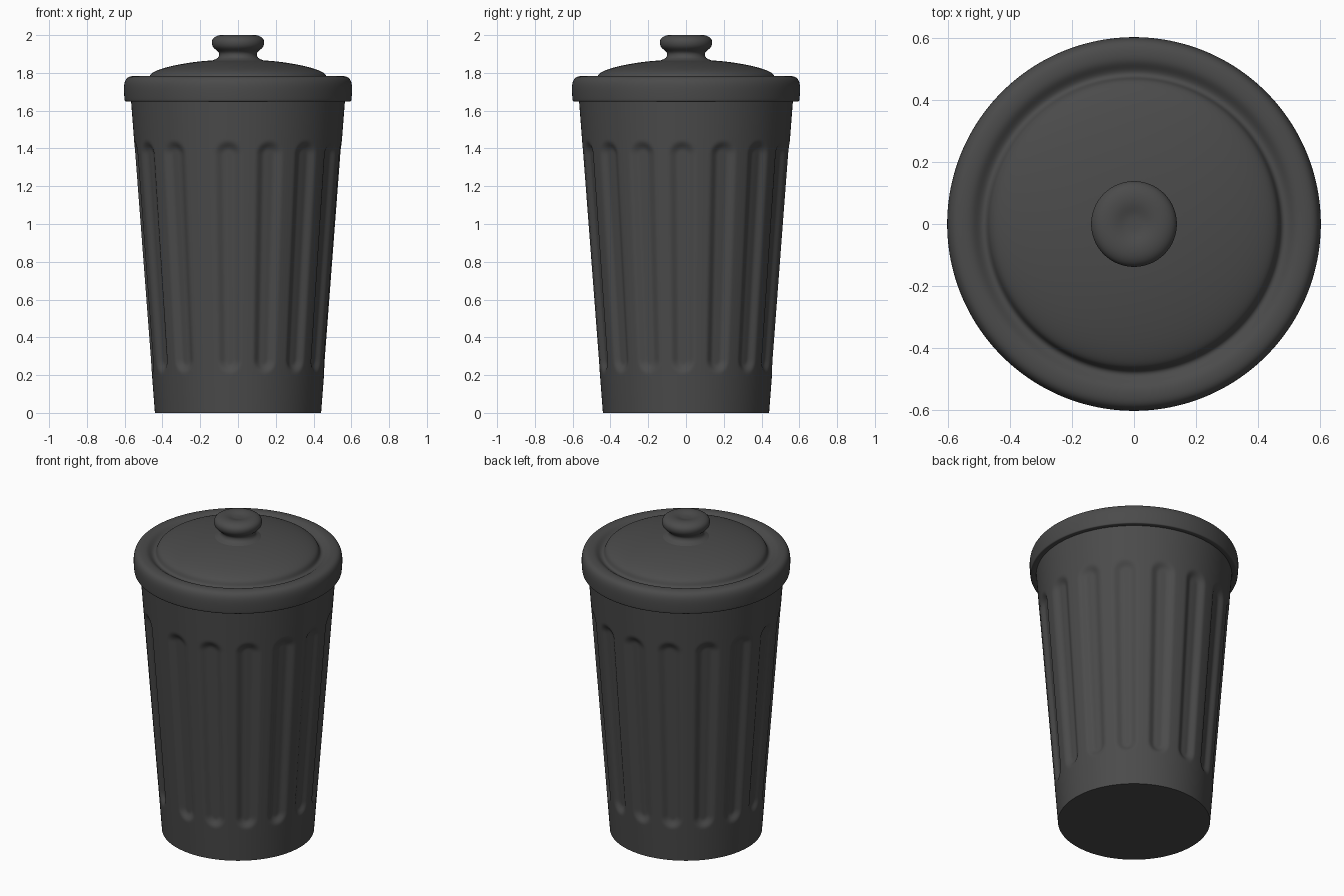
import bpy, bmesh, math

if "Cube" in bpy.data.objects:
    bpy.data.objects.remove(bpy.data.objects["Cube"])

FLUTES, STEP, START = 15, 23.36, -95.5   # slightly wider gap is left at the seam


def finish(bm, name, levels=0, angle=40):
    bmesh.ops.recalc_face_normals(bm, faces=bm.faces)
    mesh = bpy.data.meshes.new(name)
    bm.to_mesh(mesh)
    bm.free()
    mat = bpy.data.materials.get("dark_grey") or bpy.data.materials.new("dark_grey")
    mat.diffuse_color = (0.07, 0.07, 0.07, 1)
    mat.use_nodes = True
    mat.node_tree.nodes["Principled BSDF"].inputs["Base Color"].default_value = mat.diffuse_color
    mesh.materials.append(mat)
    ob = bpy.data.objects.new(name, mesh)
    bpy.context.collection.objects.link(ob)
    bpy.ops.object.select_all(action='DESELECT')
    ob.select_set(True)
    bpy.context.view_layer.objects.active = ob
    if levels:
        ob.modifiers.new("smooth", 'SUBSURF').levels = levels
        ob.modifiers["smooth"].render_levels = levels
        bpy.ops.object.shade_smooth()
    else:
        bpy.ops.object.shade_smooth_by_angle(angle=math.radians(angle))
    return ob


def surface(rows, segs, point):
    """Closed ring grid; point(row, angle) gives each vertex."""
    bm = bmesh.new()
    rings = [[bm.verts.new(point(r, 2 * math.pi * i / segs)) for i in range(segs)] for r in rows]
    for a, b in zip(rings, rings[1:]):
        for i in range(segs):
            j = (i + 1) % segs
            bm.faces.new((a[i], a[j], b[j], b[i]))
    return bm, rings


# Tapered body with round-ended recessed flutes
centres = [math.radians(START + STEP * k) for k in range(FLUTES)]


def body_point(z, t):
    r = 0.44 + 0.126 * z / 1.65
    d = min(abs((t - c + math.pi) % (2 * math.pi) - math.pi) for c in centres) * 0.5
    dz = max(0.28 - z, z - 1.37, 0)
    s = min(1, max(0, 1 - (math.hypot(d, dz) - 0.022) / 0.05))
    r -= 0.022 * s * s * (3 - 2 * s)
    return r * math.cos(t), r * math.sin(t), z


zs = ([0, 0.1, 0.18] + [0.2 + 0.0125 * i for i in range(9)]
      + [0.4 + 0.1 * i for i in range(10)]
      + [1.34 + 0.0125 * i for i in range(10)] + [1.5, 1.6, 1.7])
bm, rings = surface(zs, 360, body_point)
bm.faces.new(rings[0])
bm.faces.new(rings[-1])
finish(bm, "can_body")


# Turned lid and knob
def turned(name, profile):
    bm, rings = surface(profile, 64,
                        lambda p, t: (p[0] * math.cos(t), p[0] * math.sin(t), p[1]))
    bmesh.ops.remove_doubles(bm, verts=bm.verts, dist=1e-5)
    return finish(bm, name, 2)


turned("lid", [(0.555, 1.655), (0.57, 1.65), (0.593, 1.648), (0.6, 1.65), (0.602, 1.66), (0.605, 1.70),
               (0.605, 1.745), (0.59, 1.778), (0.555, 1.785), (0.525, 1.782),
               (0.505, 1.765), (0.488, 1.757), (0.474, 1.765), (0.468, 1.788),
               (0.45, 1.805), (0.40, 1.825), (0.32, 1.844), (0.22, 1.86),
               (0.12, 1.868), (0, 1.87)])
turned("lid_knob", [(0.16, 1.855), (0.12, 1.872), (0.104, 1.88), (0.097, 1.90),
                    (0.105, 1.915), (0.132, 1.932), (0.141, 1.957), (0.136, 1.982),
                    (0.11, 1.999), (0.075, 2.002), (0.05, 1.996), (0.03, 1.99), (0, 1.989)])
